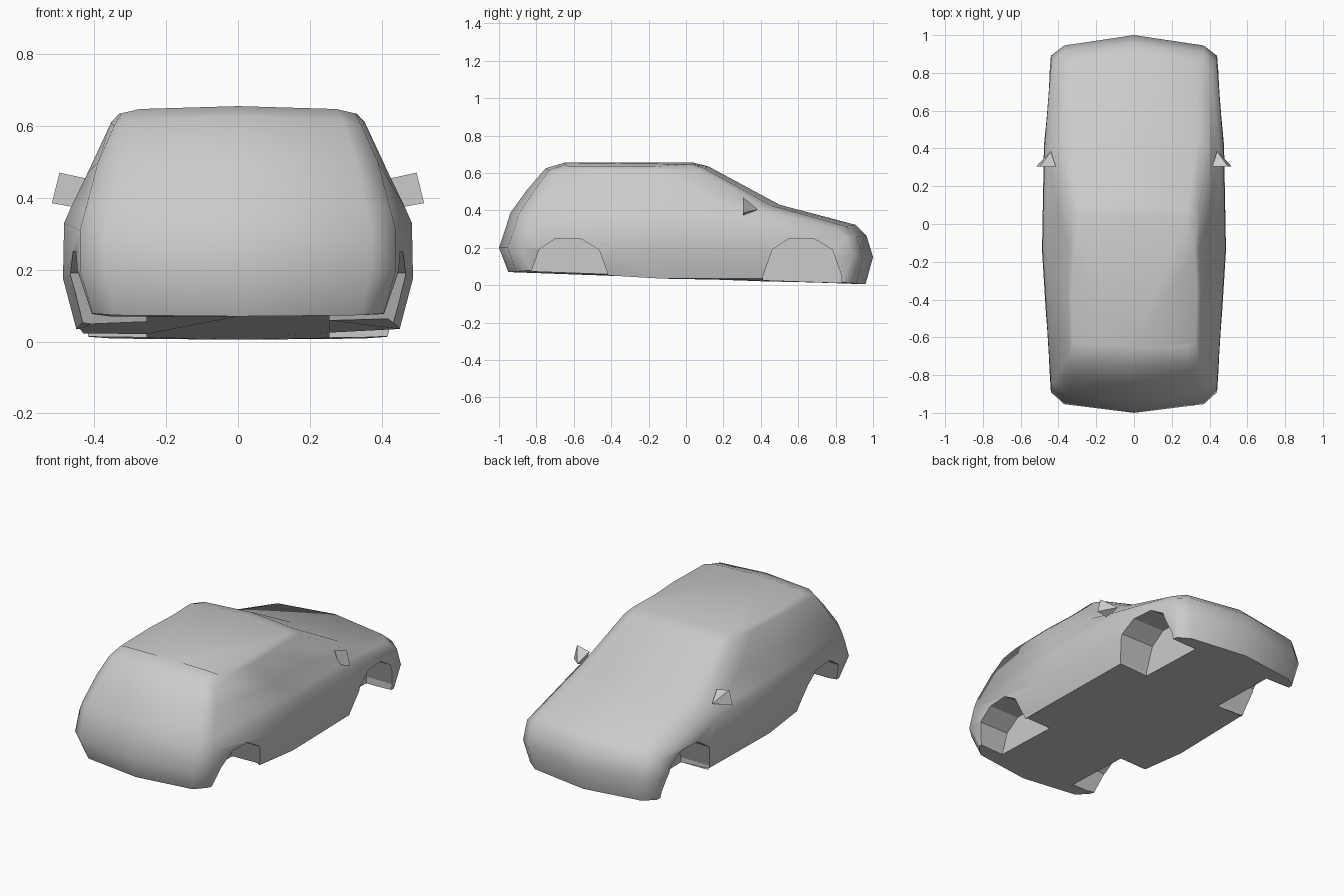
import bpy, bmesh
from mathutils import Vector

if "Cube" in bpy.data.objects:
    bpy.data.objects.remove(bpy.data.objects["Cube"])


def make_object(name, bm):
    bmesh.ops.recalc_face_normals(bm, faces=bm.faces[:])
    mesh = bpy.data.meshes.new(name)
    bm.to_mesh(mesh)
    bm.free()
    obj = bpy.data.objects.new(name, mesh)
    bpy.context.collection.objects.link(obj)
    return obj


def half_ring(yf, zf, wf, wm, zm, yr, zr, wr, drop, nose):
    """Half outline of the body at one level, nose centre to tail centre."""
    cf, cr = yf - nose, yr + nose
    ym = cf + (cr - cf) * 0.27
    yb = cf + (cr - cf) * 0.58
    return [(0, yf, zf),
            (wf * 0.84, yf - nose * 0.5, zf - drop * 0.4),
            (wf, cf, zf - drop),
            (wm - 0.01, ym, zm),
            (wm, yb, zm),
            (wr, cr, zr - drop),
            (wr * 0.84, yr + nose * 0.42, zr - drop * 0.4),
            (0, yr, zr)]


# Levels from sill to roof:
# nose y, z, half width | side half width, z | tail y, z, half width | corner drop, corner depth
levels = [
    (0.96, 0.005, 0.415, 0.45, 0.035, -0.95, 0.07, 0.405, -0.008, 0.10),
    (1.00, 0.15, 0.44, 0.487, 0.175, -1.00, 0.20, 0.44, 0.0, 0.11),
    (0.965, 0.265, 0.438, 0.484, 0.33, -0.96, 0.32, 0.44, 0.01, 0.11),
    (0.905, 0.323, 0.405, 0.464, 0.375, -0.94, 0.385, 0.425, 0.02, 0.10),
    (0.50, 0.43, 0.40, 0.418, 0.47, -0.85, 0.51, 0.39, 0.012, 0.09),
    (0.12, 0.635, 0.345, 0.353, 0.61, -0.75, 0.625, 0.345, 0.025, 0.04),
    (0.04, 0.655, 0.325, 0.33, 0.635, -0.65, 0.655, 0.325, 0.02, 0.02),
]

# Body shell: lofted level outlines, closed by roof and floor
bm = bmesh.new()
rings = []
for level in levels:
    half = half_ring(*level)
    pts = half + [(-x, y, z) for x, y, z in half[-2:0:-1]]
    rings.append([bm.verts.new(p) for p in pts])
n = len(rings[0])
for low, high in zip(rings, rings[1:]):
    for i in range(n):
        j = (i + 1) % n
        bm.faces.new((low[i], low[j], high[j], high[i]))
for f in bm.faces:
    f.smooth = True
m = n // 2
for ring, smooth in ((rings[0], False), (rings[-1], True)):
    for half in (ring[:m + 1], ring[m:] + ring[:1]):
        bm.faces.new(half).smooth = smooth
bmesh.ops.recalc_face_normals(bm, faces=bm.faces[:])
body = make_object("car_body", bm)

# Wheel arches: four faceted prisms cut out of the shell
arch = [(-0.215, -0.2), (-0.21, 0.05), (-0.16, 0.19), (-0.07, 0.25),
        (0.06, 0.25), (0.16, 0.19), (0.21, 0.05), (0.215, -0.2)]
bm = bmesh.new()
for yc in (0.622, -0.625):
    for s in (-1, 1):
        face = bm.faces.new([bm.verts.new((s * 0.255, yc + y, z)) for y, z in arch])
        ext = bmesh.ops.extrude_face_region(bm, geom=[face], use_keep_orig=True)
        moved = [g for g in ext["geom"] if isinstance(g, bmesh.types.BMVert)]
        bmesh.ops.translate(bm, vec=Vector((s * 0.4, 0, 0)), verts=moved)
cutter = make_object("wheel_arch_cutter", bm)
cutter.hide_render = True
mod = body.modifiers.new("wheel_arches", 'BOOLEAN')
mod.operation = 'DIFFERENCE'
mod.solver = 'EXACT'
mod.object = cutter
bpy.context.view_layer.objects.active = body
bpy.ops.object.modifier_apply(modifier=mod.name)
bpy.data.objects.remove(cutter)

# Door mirrors: small pyramids pointing forward
for s, side in ((1, "right"), (-1, "left")):
    bm = bmesh.new()
    base = [bm.verts.new((s * x, 0.305, z)) for x, z in
            ((0.415, 0.452), (0.497, 0.47), (0.518, 0.385), (0.445, 0.372))]
    tip = bm.verts.new((s * 0.44, 0.385, 0.405))
    bm.faces.new(base)
    for i in range(4):
        bm.faces.new((base[i], base[(i + 1) % 4], tip))
    make_object(side + "_door_mirror", bm)
